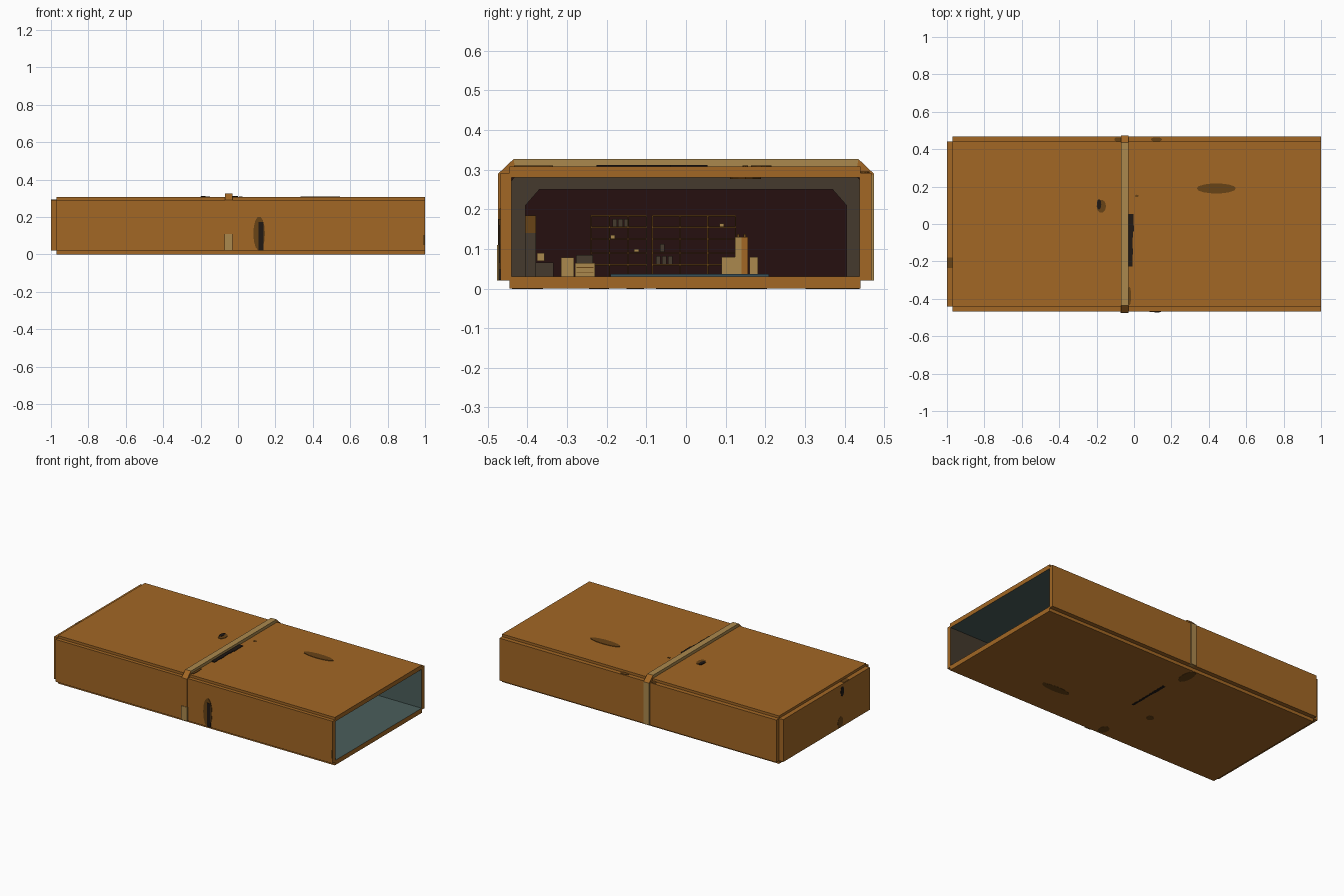
import bpy, math, random

if "Cube" in bpy.data.objects:
    bpy.data.objects.remove(bpy.data.objects["Cube"])
random.seed(4)


def mat(name, r, g, b):
    m = bpy.data.materials.new(name)
    m.diffuse_color = (r, g, b, 1)
    m.use_nodes = True
    m.node_tree.nodes["Principled BSDF"].inputs["Base Color"].default_value = m.diffuse_color
    return m


ORANGE = mat("rust orange", 0.36, 0.135, 0.018)
TAN = mat("tan", 0.41, 0.25, 0.075)
TEAL = mat("grey teal", 0.07, 0.112, 0.105)
GREY = mat("grey brown", 0.058, 0.041, 0.026)
MAROON = mat("dark maroon", 0.019, 0.005, 0.005)
STAIN = mat("stain brown", 0.14, 0.056, 0.008)
BLACK = mat("crack black", 0.014, 0.009, 0.007)
RUG = mat("rug blue", 0.04, 0.08, 0.10)


def mesh(name, verts, faces, *mats):
    me = bpy.data.meshes.new(name)
    me.from_pydata(verts, [], faces)
    for m in mats:
        me.materials.append(m)
    ob = bpy.data.objects.new(name, me)
    bpy.context.collection.objects.link(ob)
    return ob


def box(name, x, y, z, m, inner=None, direction=None):
    """Box from ranges; the face looking along direction gets the inner colour."""
    v = [(a, b, c) for a in x for b in y for c in z]
    f = [(0, 1, 3, 2), (4, 6, 7, 5), (0, 4, 5, 1), (2, 3, 7, 6), (0, 2, 6, 4), (1, 5, 7, 3)]
    ob = mesh(name, v, f, m, *([inner] if inner else []))
    if inner:
        for p in ob.data.polygons:
            if sum(n * d for n, d in zip(p.normal, direction)) > 0.9:
                p.material_index = 1
    return ob


def patch(name, centre, axis, r1, r2, m, n=14, t=0.003):
    """Thin elliptical plate lying across the given axis (0 x, 1 y, 2 z)."""
    others = [i for i in range(3) if i != axis]
    v = []
    for s in (-t, t):
        for k in range(n):
            a = 2 * math.pi * k / n
            p = list(centre)
            p[axis] += s
            p[others[0]] += r1 * math.cos(a)
            p[others[1]] += r2 * math.sin(a)
            v.append(p)
    f = [tuple(reversed(range(n))), tuple(range(n, 2 * n))]
    f += [(k, (k + 1) % n, n + (k + 1) % n, n + k) for k in range(n)]
    ob = mesh(name, v, f, m)
    if axis == 1:
        ob.data.flip_normals()
    return ob


def arch(name, outer, inner, x0, x1, *mats):
    """Inverted U rib made from half profiles, mirrored in y."""
    o = outer + [(-y, z) for y, z in reversed(outer)]
    i = inner + [(-y, z) for y, z in reversed(inner)]
    n = len(o)
    v = [(x, y, z) for x in (x0, x1) for y, z in o + i]
    f = []
    for k in range(n - 1):
        f += [(k, n + k, n + k + 1, k + 1), (2 * n + k, 2 * n + k + 1, 3 * n + k + 1, 3 * n + k),
              (k, k + 1, 2 * n + k + 1, 2 * n + k), (n + k, 3 * n + k, 3 * n + k + 1, n + k + 1)]
    for k in (0, n - 1):
        q = (k, 2 * n + k, 3 * n + k, n + k)
        f.append(q if k == 0 else q[::-1])
    return mesh(name, v, f, *mats)


# Shell slabs, open at the +x end
box("floor", (-0.97, 1), (-0.445, 0.44), (0, 0.03), ORANGE, TEAL, (0, 0, 1))
box("roof", (-0.97, 1), (-0.445, 0.44), (0.28, 0.308), ORANGE, TEAL, (0, 0, -1))
box("front_wall", (-0.97, 1), (-0.468, -0.44), (0.02, 0.292), ORANGE, GREY, (0, 1, 0))
box("rear_wall", (-0.97, 1), (0.438, 0.468), (0.02, 0.292), ORANGE, TEAL, (0, -1, 0))
box("end_wall", (-1, -0.97), (-0.44, 0.44), (0.02, 0.292), ORANGE, MAROON, (1, 0, 0))

# Rib: tan outside band (orange on front side and chamfers), grey inside
band = arch("outer_rib", [(0.474, 0.02), (0.474, 0.29), (0.435, 0.327)],
            [(0.45, 0.02), (0.45, 0.27), (0.43, 0.295)], -0.07, -0.03, TAN, ORANGE)
for p in band.data.polygons:
    c = p.center
    if c.y < -0.44 or (c.y > 0.44 and 0.29 < c.z):
        p.material_index = 1
arch("inner_rib", [(0.442, 0.03), (0.442, 0.27), (0.43, 0.285)],
     [(0.405, 0.03), (0.405, 0.21), (0.37, 0.25)], -0.07, -0.03, GREY)
box("rib_tan_patch", (-0.071, -0.029), (-0.477, -0.46), (0.02, 0.11), TAN)

# Stains and cracks on the outer faces
patch("roof_stain", (0.44, 0.19, 0.308), 2, 0.105, 0.027, STAIN)
patch("roof_small_stain", (-0.175, 0.095, 0.308), 2, 0.025, 0.035, STAIN)
patch("roof_small_hole", (-0.187, 0.105, 0.310), 2, 0.012, 0.028, BLACK)
patch("roof_dot", (0.015, 0.15, 0.308), 2, 0.01, 0.007, STAIN, 8)
patch("roof_edge_stain", (-0.025, -0.385, 0.308), 2, 0.01, 0.05, STAIN)
patch("front_stain", (0.113, -0.468, 0.112), 1, 0.031, 0.092, STAIN)
box("front_slot", (0.11, 0.135), (-0.473, -0.466), (0.022, 0.175), BLACK)
patch("rear_stain", (0.12, 0.452, 0.292), 2, 0.03, 0.012, STAIN)
patch("rear_rib_stain", (-0.085, 0.452, 0.292), 2, 0.02, 0.012, STAIN)
patch("end_stain", (-1, -0.14, 0.055), 0, 0.028, 0.034, STAIN, t=0.001)
patch("end_hole", (-1, -0.16, 0.245), 0, 0.017, 0.032, BLACK, t=0.001)
box("end_top_stain", (-0.999, -0.971), (-0.235, -0.18), (0.288, 0.294), STAIN)
box("wall_end_stain", (0.99, 0.9995), (-0.4685, -0.44), (0.052, 0.105), STAIN)
patch("floor_under_stain_a", (0.40, -0.22, 0.003), 2, 0.1, 0.026, STAIN)
patch("floor_under_stain_b", (-0.085, 0.37, 0.003), 2, 0.032, 0.07, STAIN)
patch("floor_under_stain_c", (-0.108, -0.40, 0.003), 2, 0.03, 0.04, STAIN)
patch("floor_under_dot", (-0.228, -0.128, 0.003), 2, 0.023, 0.023, STAIN)
patch("ceiling_stain", (0.55, 0.15, 0.28), 2, 0.08, 0.04, STAIN)
for k in range(9):  # jagged cracks across roof and underside
    w = random.uniform(0.012, 0.022)
    y = -0.21 + k * 0.031
    box("roof_crack", (-0.031, -0.022 + w), (y - 0.016, y + 0.016), (0.306, 0.312), BLACK)
    box("floor_crack", (-0.055 - w / 2, -0.055 + w / 2), (y + 0.15 - 0.016, y + 0.15 + 0.016), (0.0, 0.004), BLACK)
for o in list(bpy.data.objects):  # keep underside marks just proud of the slab
    if o.name.startswith(("floor_under", "floor_crack")):
        o.location.z = -0.001

# Shelving on the far wall
for y0, y1 in ((-0.24, -0.10), (-0.085, 0.125)):
    box("shelf_back", (-0.965, -0.955), (y0, y1), (0.03, 0.185), MAROON)
    for z in (0.06, 0.09, 0.125, 0.155, 0.184):
        box("shelf_board", (-0.955, -0.88), (y0, y1), (z - 0.0015, z + 0.0015), STAIN)
    for k in range(4):
        y = y0 + (y1 - y0) * k / 3
        box("shelf_post", (-0.885, -0.879), (y - 0.0015, y + 0.0015), (0.03, 0.185), STAIN)
for y, z, c in ((-0.18, 0.156, GREY), (-0.165, 0.156, GREY), (-0.15, 0.156, GREY),
                (-0.07, 0.062, GREY), (-0.055, 0.062, GREY), (-0.04, 0.062, GREY),
                (-0.06, 0.092, GREY), (-0.185, 0.127, TAN), (-0.125, 0.092, TAN), (0.09, 0.156, TAN)):
    box("shelf_item", (-0.92, -0.89), (y - 0.006, y + 0.006),
        (z, z + (0.008 if c == TAN else 0.02)), c)

# Furniture
box("rug", (-0.75, -0.25), (-0.19, 0.21), (0.03, 0.037), RUG)
box("cabinet_base", (-0.75, -0.5), (-0.44, -0.378), (0.03, 0.14), GREY)
box("cabinet_top", (-0.75, -0.5), (-0.44, -0.378), (0.14, 0.185), STAIN)
box("cabinet_box", (-0.72, -0.53), (-0.44, -0.41), (0.185, 0.208), MAROON)
box("stool", (-0.62, -0.58), (-0.378, -0.335), (0.03, 0.066), GREY)
box("stool_parcel", (-0.62, -0.59), (-0.376, -0.357), (0.07, 0.09), TAN)
box("crate", (-0.66, -0.60), (-0.315, -0.283), (0.03, 0.078), TAN)
box("desk", (-0.70, -0.60), (-0.28, -0.23), (0.03, 0.065), TAN)
for z in (0.041, 0.053):
    box("drawer_gap", (-0.602, -0.597), (-0.276, -0.234), (z - 0.001, z + 0.001), STAIN)
box("desk_top_box", (-0.69, -0.61), (-0.278, -0.235), (0.065, 0.085), GREY)
for name, y0, y1, z1, c in (("low_locker", 0.09, 0.124, 0.08, TAN), ("tall_locker_a", 0.124, 0.14, 0.13, TAN),
                            ("tall_locker_b", 0.14, 0.156, 0.13, ORANGE), ("end_locker", 0.16, 0.182, 0.08, TAN)):
    box(name, (-0.85, -0.78), (y0, y1), (0.03, z1), c)
for y in (0.132, 0.148):
    box("locker_cap", (-0.83, -0.8), (y - 0.003, y + 0.003), (0.13, 0.138), STAIN)
